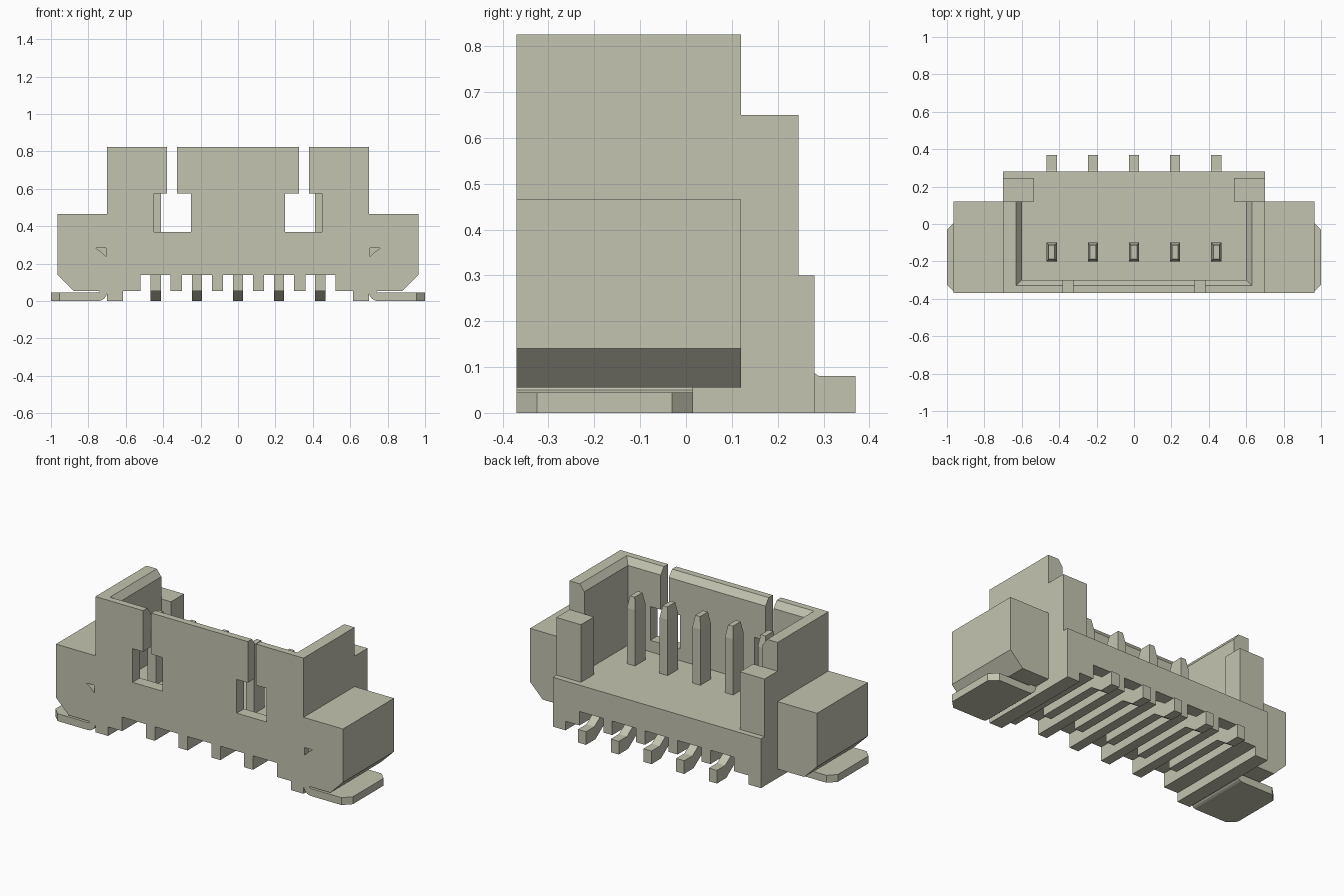
import bpy, bmesh, math
from mathutils import Vector

if "Cube" in bpy.data.objects:
    bpy.data.objects.remove(bpy.data.objects["Cube"], do_unlink=True)

mat = bpy.data.materials.new("warm_grey_plastic")
mat.use_nodes = True
COLOUR = (0.55, 0.55, 0.44, 1)
mat.diffuse_color = COLOUR
mat.node_tree.nodes["Principled BSDF"].inputs["Base Color"].default_value = COLOUR


def finish(bm, name):
    bmesh.ops.recalc_face_normals(bm, faces=bm.faces[:])
    mesh = bpy.data.meshes.new(name)
    bm.to_mesh(mesh)
    bm.free()
    mesh.materials.append(mat)
    ob = bpy.data.objects.new(name, mesh)
    bpy.context.collection.objects.link(ob)
    return ob


def prism(points, lo, hi, axis):
    """Extrude a 2D profile along x (points are y,z) or y (points are x,z)."""
    bm = bmesh.new()
    place = (lambda a, b: (lo, a, b)) if axis == "x" else (lambda a, b: (a, lo, b))
    face = bm.faces.new([bm.verts.new(place(a, b)) for a, b in points])
    out = bmesh.ops.extrude_face_region(bm, geom=[face])
    step = Vector((hi - lo, 0, 0) if axis == "x" else (0, hi - lo, 0))
    bmesh.ops.translate(bm, vec=step, verts=[v for v in out["geom"] if isinstance(v, bmesh.types.BMVert)])
    bmesh.ops.recalc_face_normals(bm, faces=bm.faces[:])
    return bm


def rect(a0, a1, b0, b1):
    return [(a0, b0), (a1, b0), (a1, b1), (a0, b1)]


def mirrored(half):
    return half + [(-x, z) for x, z in reversed(half)]


def combine(target, bm, operation):
    tool = finish(bm, "cutter")
    tool.hide_render = True
    mod = target.modifiers.new("combine", "BOOLEAN")
    mod.operation, mod.solver, mod.object = operation, "EXACT", tool
    bpy.context.view_layer.update()
    graph = bpy.context.evaluated_depsgraph_get()
    mesh = bpy.data.meshes.new_from_object(target.evaluated_get(graph))
    target.modifiers.clear()
    target.data = mesh
    bpy.data.objects.remove(tool, do_unlink=True)


# Underside with ribs, grooves and feet, from the centre outwards
FRONT, BACK = -0.37, 0.12
LOW, GROOVE, FLOOR = 0.055, 0.14, 0.30
under = []
for centre in (0.11, 0.33):
    a, b = centre - 0.03, centre + 0.03
    under += [(a, GROOVE), (a, LOW), (b, LOW), (b, GROOVE)]
under += [(0.52, GROOVE), (0.52, LOW), (0.615, LOW), (0.615, 0), (0.70, 0)]

# Housing with side ears
ears = [(0.70, LOW), (0.88, LOW), (0.965, 0.14), (0.965, 0.465), (0.70, 0.465), (0.70, 0.825)]
housing = finish(prism(mirrored(under + ears), FRONT, BACK, "y"), "housing")

# Open cavity, with a lead-in chamfer around its top
cavity = prism(rect(-0.60, 0.60, FLOOR, 0.785), -0.30, 0.3, "y")
top = max(cavity.faces, key=lambda f: f.calc_center_median().z)
for height, grow in ((0.04, 0.03), (0.1, 0)):
    out = bmesh.ops.extrude_face_region(cavity, geom=[top])
    old, top = top, next(g for g in out["geom"] if isinstance(g, bmesh.types.BMFace))
    cavity.faces.remove(old)
    for v in top.verts:
        v.co.z += height
        v.co.x += math.copysign(grow, v.co.x)
        if v.co.y < 0:
            v.co.y -= grow
combine(housing, cavity, "DIFFERENCE")

# Rear ledge and posts
combine(housing, prism(mirrored(under + [(0.70, FLOOR)]), 0.0, 0.28, "y"), "UNION")
for s in (-1, 1):
    combine(housing, prism(rect(s * 0.535, s * 0.70, 0.2, 0.65), BACK, 0.245, "y"), "UNION")

# Latch windows with slots, and small moulded nicks
for s in (-1, 1):
    keyhole = [(0.25, 0.37), (0.45, 0.37), (0.45, 0.575), (0.38, 0.575), (0.38, 0.9),
               (0.325, 0.9), (0.325, 0.575), (0.25, 0.575)]
    combine(housing, prism([(s * x, z) for x, z in keyhole], -0.5, -0.25, "y"), "DIFFERENCE")
    nick = [(0.705, 0.283), (0.76, 0.283), (0.735, 0.265), (0.705, 0.235)]
    combine(housing, prism([(s * x, z) for x, z in nick], -0.5, -0.33, "y"), "DIFFERENCE")
housing.name = "housing"

# Contact pins: upright blade, run under the floor, sloped tail and solder foot
pin = [(-0.20, LOW), (0.20, LOW), (0.28, 0), (0.37, 0), (0.37, 0.08), (0.29, 0.08),
       (0.21, 0.135), (-0.10, 0.135), (-0.10, 0.64), (-0.20, 0.64)]
for i in range(5):
    x = (i - 2) * 0.22
    bm = prism(pin, x - 0.027, x + 0.027, "x")
    tip = max(bm.faces, key=lambda f: f.calc_center_median().z)
    out = bmesh.ops.extrude_face_region(bm, geom=[tip])
    bm.faces.remove(tip)
    for v in (g for g in out["geom"] if isinstance(g, bmesh.types.BMVert)):
        v.co = (x + (v.co.x - x) * 0.6, -0.15 + (v.co.y + 0.15) * 0.75, 0.71)
    finish(bm, f"contact_pin_{i + 1}")

# Solder tabs that curl up into the housing
arc = [(0.75 - 0.05 * math.sin(t), 0.05 - 0.05 * math.cos(t))
       for t in (math.pi / 2 * k / 6 for k in range(7))]
tab = [(1.0, 0.045), (1.0, 0)] + arc + [(0.70, 0.07), (0.735, 0.07), (0.74, 0.05), (0.75, 0.045)]
for s, side in ((1, "left"), (-1, "right")):
    bm = prism([(s * x, z) for x, z in tab], FRONT, 0.015, "y")
    corners = [e for e in bm.edges if all(abs(v.co.x) > 0.99 for v in e.verts)
               and abs(e.verts[0].co.z - e.verts[1].co.z) > 0.01]
    bmesh.ops.bevel(bm, geom=corners, offset=0.045, segments=1, affect="EDGES")
    finish(bm, f"{side}_solder_tab")
